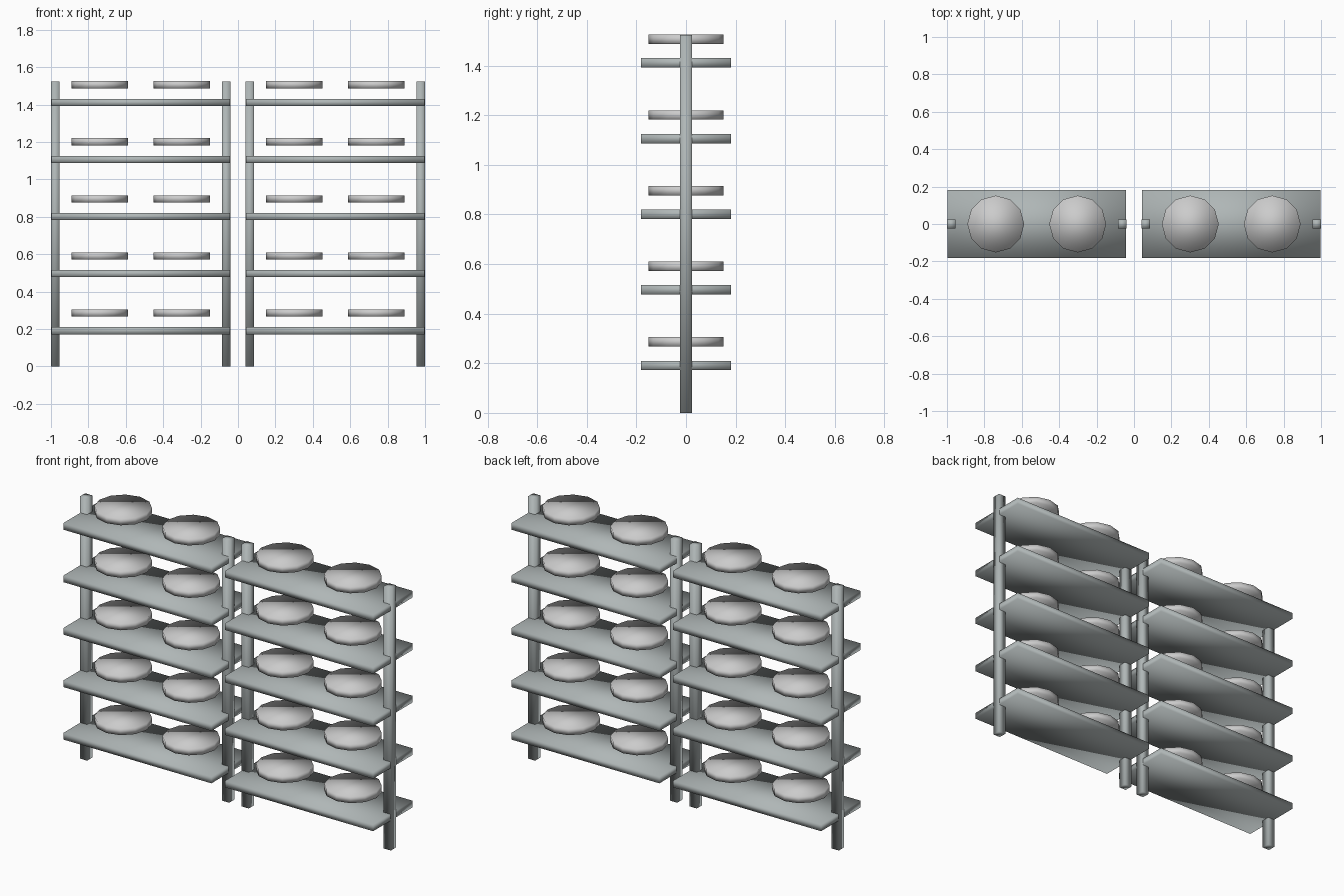
import bpy

if "Cube" in bpy.data.objects:
    bpy.data.objects.remove(bpy.data.objects["Cube"])

UNIT_X = 0.52      # centre of each rack
POST_X = 0.457     # post offset from rack centre
POST = 0.048
HEIGHT = 1.524
STEP = 0.305       # spacing between levels
LEVELS = 5


def material(name, color):
    mat = bpy.data.materials.new(name)
    mat.diffuse_color = (*color, 1)
    mat.use_nodes = True
    mat.node_tree.nodes["Principled BSDF"].inputs["Base Color"].default_value = mat.diffuse_color
    return mat


METAL = material("frame_grey", (0.43, 0.47, 0.47))
DISC = material("disc_grey", (0.55, 0.55, 0.55))


def finish(obj, name, mat):
    obj.name = name
    obj.data.materials.append(mat)
    for p in obj.data.polygons:
        p.use_smooth = True


def box(name, loc, size):
    bpy.ops.mesh.primitive_cube_add(size=1, location=loc)
    obj = bpy.context.object
    obj.scale = size
    bpy.ops.object.transform_apply(location=False, rotation=False, scale=True)
    finish(obj, name, METAL)


def disc(name, loc):
    bpy.ops.mesh.primitive_cylinder_add(vertices=12, radius=0.152, depth=0.038, location=loc)
    finish(bpy.context.object, name, DISC)


for side, cx in (("left", -UNIT_X), ("right", UNIT_X)):
    # Upright posts at both ends
    for s in (-1, 1):
        box(f"{side}_post", (cx + s * POST_X, 0, HEIGHT / 2), (0.046, POST, HEIGHT))
    for i in range(LEVELS):
        # Shelf board
        box(f"{side}_shelf", (cx, 0, 0.191 + i * STEP), (0.953, 0.364, 0.038))
        # Pair of round discs hovering above the shelf
        for s in (-1, 1):
            disc(f"{side}_disc", (cx + s * 0.219, 0, 0.286 + i * STEP))
